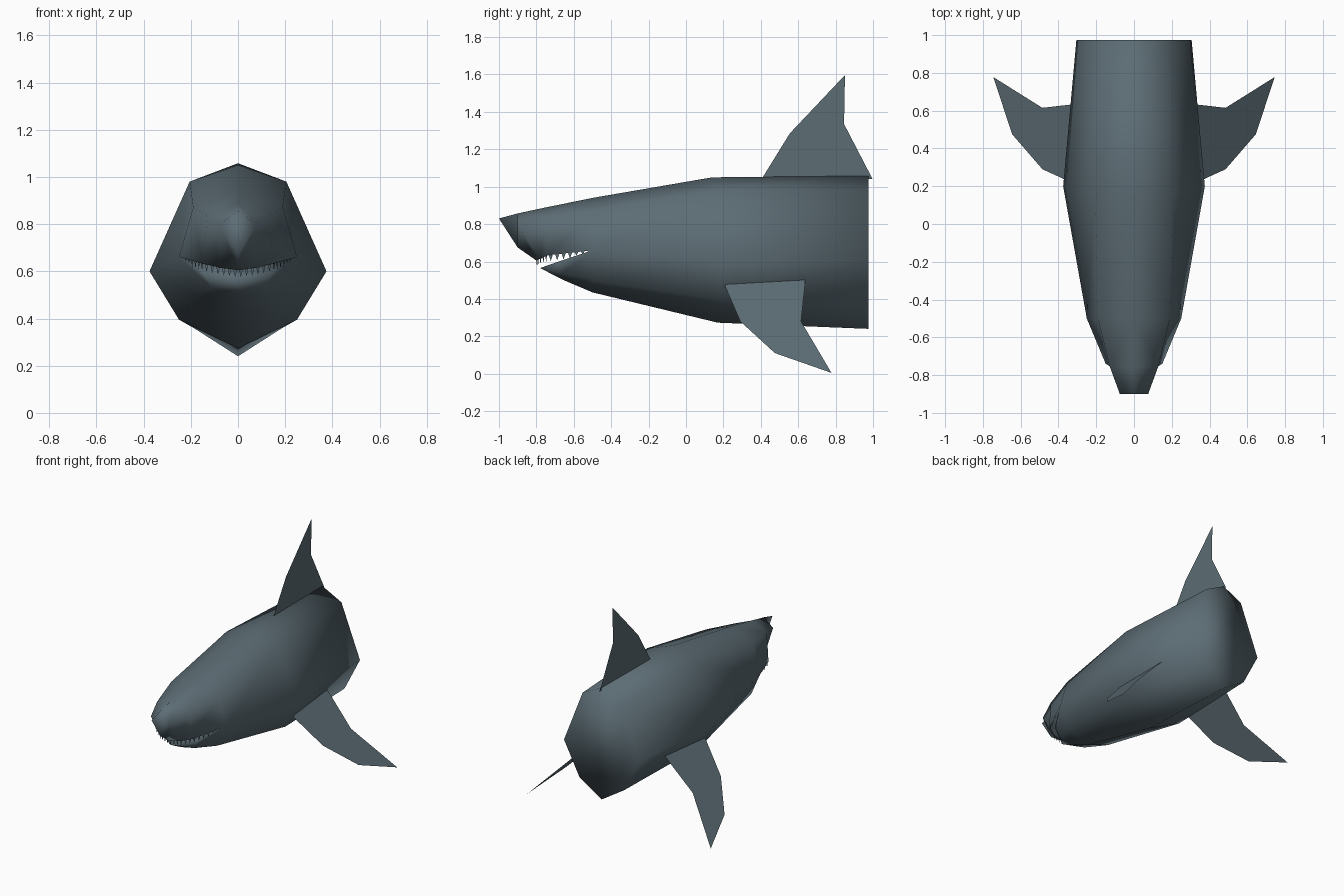
import bpy, bmesh
from mathutils import Vector

if "Cube" in bpy.data.objects:
    bpy.data.objects.remove(bpy.data.objects["Cube"])

grey = bpy.data.materials.new("slate grey")
grey.diffuse_color = (0.107, 0.150, 0.174, 1)
grey.use_nodes = True
grey.node_tree.nodes["Principled BSDF"].inputs["Base Color"].default_value = grey.diffuse_color


def finish(name, bm, smooth=False, closed=False):
    if closed:
        bmesh.ops.remove_doubles(bm, verts=bm.verts, dist=0.0005)
        bmesh.ops.recalc_face_normals(bm, faces=bm.faces)
    for f in bm.faces:
        f.smooth = smooth
    me = bpy.data.meshes.new(name)
    bm.to_mesh(me)
    bm.free()
    me.materials.append(grey)
    ob = bpy.data.objects.new(name, me)
    bpy.context.collection.objects.link(ob)
    return ob


def face(bm, pts):
    # skip repeated points so strips may taper to a point
    keep = []
    for p in pts:
        p = Vector(p)
        if all((p - q).length > 0.0005 for q in keep):
            keep.append(p)
    if len(keep) > 2:
        bm.faces.new([bm.verts.new(p) for p in keep])


def loft(bm, rows):
    # bridge half-rows on both sides of x = 0
    for s in (1, -1):
        m = [[(s * x, y, z) for x, y, z in r] for r in rows]
        for a, b in zip(m, m[1:]):
            for i in range(len(a) - 1):
                face(bm, (a[i], a[i + 1], b[i + 1], b[i]))


def ring(y, pts):
    return [(x, y, z) for x, z in pts]


# Body: half cross-sections from top centre to bottom centre
tail = ring(0.975, [(0, 1.058), (.155, .98), (.305, .597), (.18, .355), (0, .24)])
belly = [(0, .14, 1.05), (.205, .16, .98), (.375, .20, .60), (.25, .19, .395), (0, .17, .273)]
neck = ring(-0.5, [(0, .94), (.19, .87), (.25, .66), (.18, .50), (0, .435)])
bm = bmesh.new()
loft(bm, [tail, belly, neck])
face(bm, tail + [(-x, y, z) for x, y, z in tail[-2:0:-1]])

# Upper head: rows run top, cheek, lip, roof of mouth
head = [neck[:3] + [(0, -.5, .66)],
        [(0, -.76, .887), (.13, -.75, .835), (.15, -.74, .633), (0, -.74, .633)],
        [(0, -.90, .857), (.075, -.90, .80), (.075, -.785, .615), (0, -.785, .613)],
        [(0, -1.0, .83), (0, -.90, .675), (0, -.80, .605), (0, -.80, .605)]]
loft(bm, head)

# Lower jaw: rows run mouth floor, lip, side, underside
jaw = [[(0, -.5, .66)] + neck[2:],
       [(0, -.68, .60), (.15, -.68, .60), (.11, -.67, .53), (0, -.66, .503)],
       [(0, -.78, .565)] * 4]
loft(bm, jaw)
finish("body", bm, smooth=True, closed=True)

# Teeth: flat triangles hanging along the upper lip
bm = bmesh.new()
lip = [Vector(r[2]) for r in head]
for a, b, n in zip(lip, lip[1:], (7, 3, 3)):
    for i in range(n):
        p, q = a.lerp(b, (i + .2) / n), a.lerp(b, (i + .8) / n)
        size = 0.018 if (n == 7 and i < 3) else 0.032
        for s in (1, -1):
            tip = (p + q) / 2 - Vector((0, 0, size))
            face(bm, [(s * v.x * .97, v.y, v.z) for v in (p, tip, q)])
finish("teeth", bm)

# Dorsal fin: one flat sheet on the centre line
bm = bmesh.new()
face(bm, [(0, y, z) for y, z in [(.41, 1.05), (.555, 1.285), (.85, 1.597),
                                 (.845, 1.335), (.998, 1.04)]])
finish("dorsal_fin", bm)

# Pectoral fins: flat sheets sloping down and out
outline = [(.20, .20), (.31, .21), (.485, .29), (.645, .475), (.745, .778),
           (.485, .615), (.31, .635), (.20, .64)]
for s, name in ((1, "pectoral_fin_right"), (-1, "pectoral_fin_left")):
    bm = bmesh.new()
    face(bm, [(s * x, y, .28 - 1.06 * (x - .485)) for x, y in outline])
    finish(name, bm)
